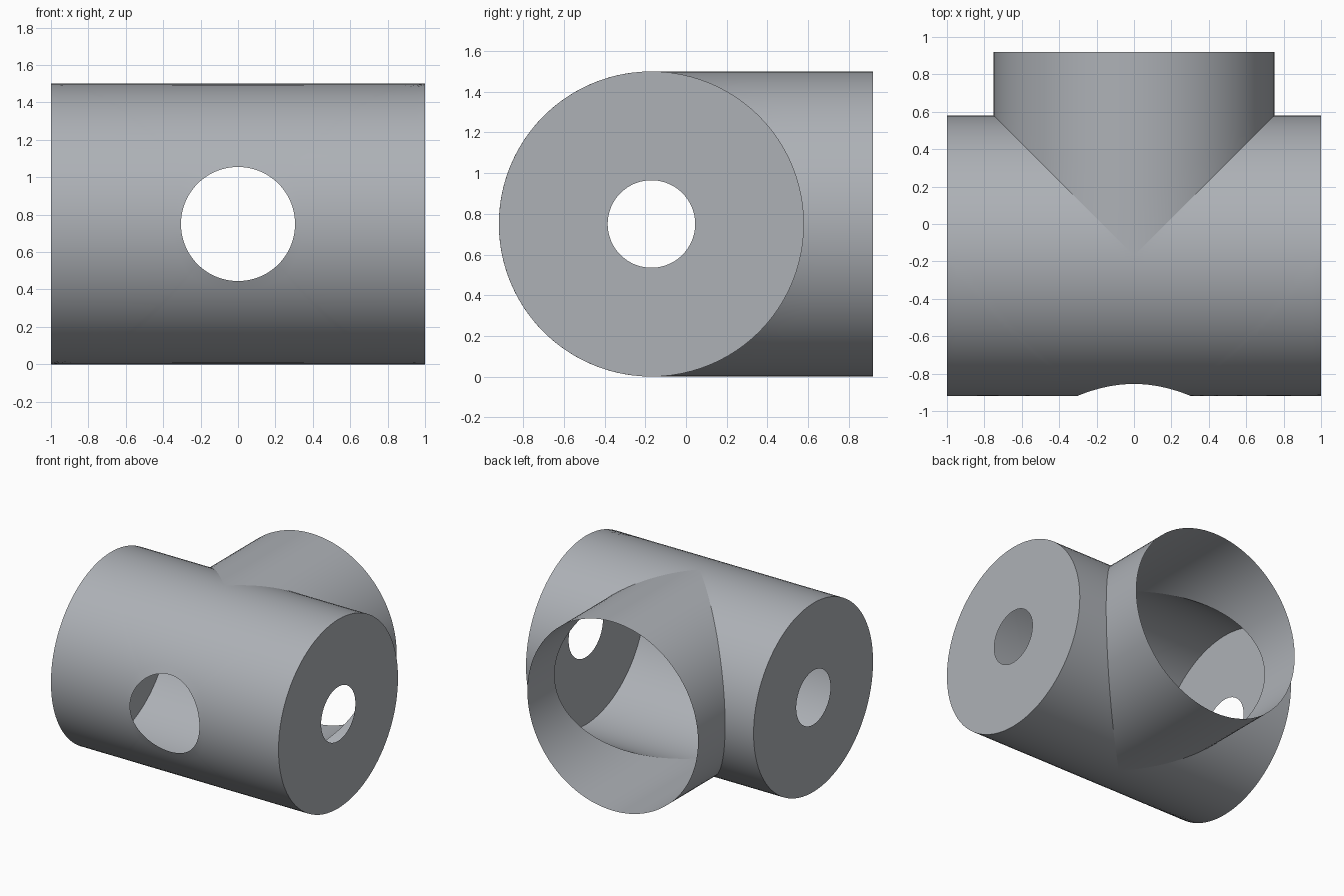
import bpy, bmesh
from math import sin, cos, pi, atan2, asin
from mathutils import Vector

R = 0.75            # radius of both pipes
HALF = 1.0          # half length of the main pipe
AXIS_Y, AXIS_Z = -0.17, 0.75
BRANCH = 1.09       # reach of the branch from the main axis
PORT, END_HOLE = 0.305, 0.215
N, M = 48, 16       # steps per half circle, steps per half length

cube = bpy.data.objects.get("Cube")
if cube:
    bpy.data.objects.remove(cube)

grey = bpy.data.materials.new("cool grey")
grey.use_nodes = True
colour = (0.42, 0.44, 0.47, 1)
grey.diffuse_color = colour
grey.node_tree.nodes["Principled BSDF"].inputs["Base Color"].default_value = colour


def shell(name, grids, outward):
    """Skin rows of points, weld the seams and face everything outward."""
    bm = bmesh.new()
    for rows in grids:
        rows = [[bm.verts.new(p) for p in row] for row in rows]
        for a, b in zip(rows, rows[1:]):
            for i in range(len(a) - 1):
                bm.faces.new((a[i], a[i + 1], b[i + 1], b[i]))
    bmesh.ops.remove_doubles(bm, verts=bm.verts, dist=1e-5)
    bmesh.ops.dissolve_degenerate(bm, edges=bm.edges, dist=1e-5)
    bm.normal_update()
    for f in bm.faces:
        if f.normal.dot(outward(f.calc_center_median())) < 0:
            f.normal_flip()
        f.smooth = True
    mesh = bpy.data.meshes.new(name)
    bm.to_mesh(mesh)
    bm.free()
    mesh.materials.append(grey)
    obj = bpy.data.objects.new(name, mesh)
    obj.location = (0, AXIS_Y, AXIS_Z)
    bpy.context.collection.objects.link(obj)
    return obj


def on_pipe(x, angle, side):
    """Point on the main pipe; angle runs from bottom to top of one side."""
    return Vector((x, side * R * cos(angle), R * sin(angle)))


def lerp(a, b, t):
    return a + (b - a) * t


# Front half of the main pipe: rings spreading from the round port to the edges
angles = [pi * (i / N - 0.5) for i in range(N + 1)]
xs = [HALF * (i / M - 1) for i in range(2 * M + 1)]
border = ([(HALF, a) for a in angles[:-1]]
          + [(x, pi / 2) for x in reversed(xs[1:])]
          + [(-HALF, a) for a in reversed(angles[1:])]
          + [(x, -pi / 2) for x in xs])
front = []
for k in range(M + 1):
    row = []
    for x, a in border:
        t = atan2(a / (pi / 2), x / HALF)
        hx, ha = PORT * cos(t), asin(PORT * sin(t) / R)
        row.append(on_pipe(lerp(hx, x, k / M), lerp(ha, a, k / M), -1))
    front.append(row)

# Back half: two panels trimmed along the mitre with the branch
backs = [[[on_pipe(s * lerp(R * cos(a), HALF, k / M), a, 1)
           for k in range(M + 1)] for a in angles] for s in (-1, 1)]
shell("main_pipe", [front] + backs, lambda c: Vector((0, c.y, c.z)))

# Branch pipe, starting at the mitre and open at the back
circle = [2 * pi * i / (2 * N) for i in range(2 * N + 1)]
branch = [[Vector((R * cos(a), lerp(abs(R * cos(a)), BRANCH, k / 4), R * sin(a)))
           for a in circle] for k in range(5)]
shell("branch_pipe", [branch], lambda c: Vector((c.x, 0, c.z)))

# Flat end plates with a central hole
for side, name in ((1, "left_end_plate"), (-1, "right_end_plate")):
    plate = [[Vector((side * HALF, r * cos(a), r * sin(a))) for a in circle]
             for r in (END_HOLE, R)]
    shell(name, [plate], lambda c: Vector((c.x, 0, 0)))
